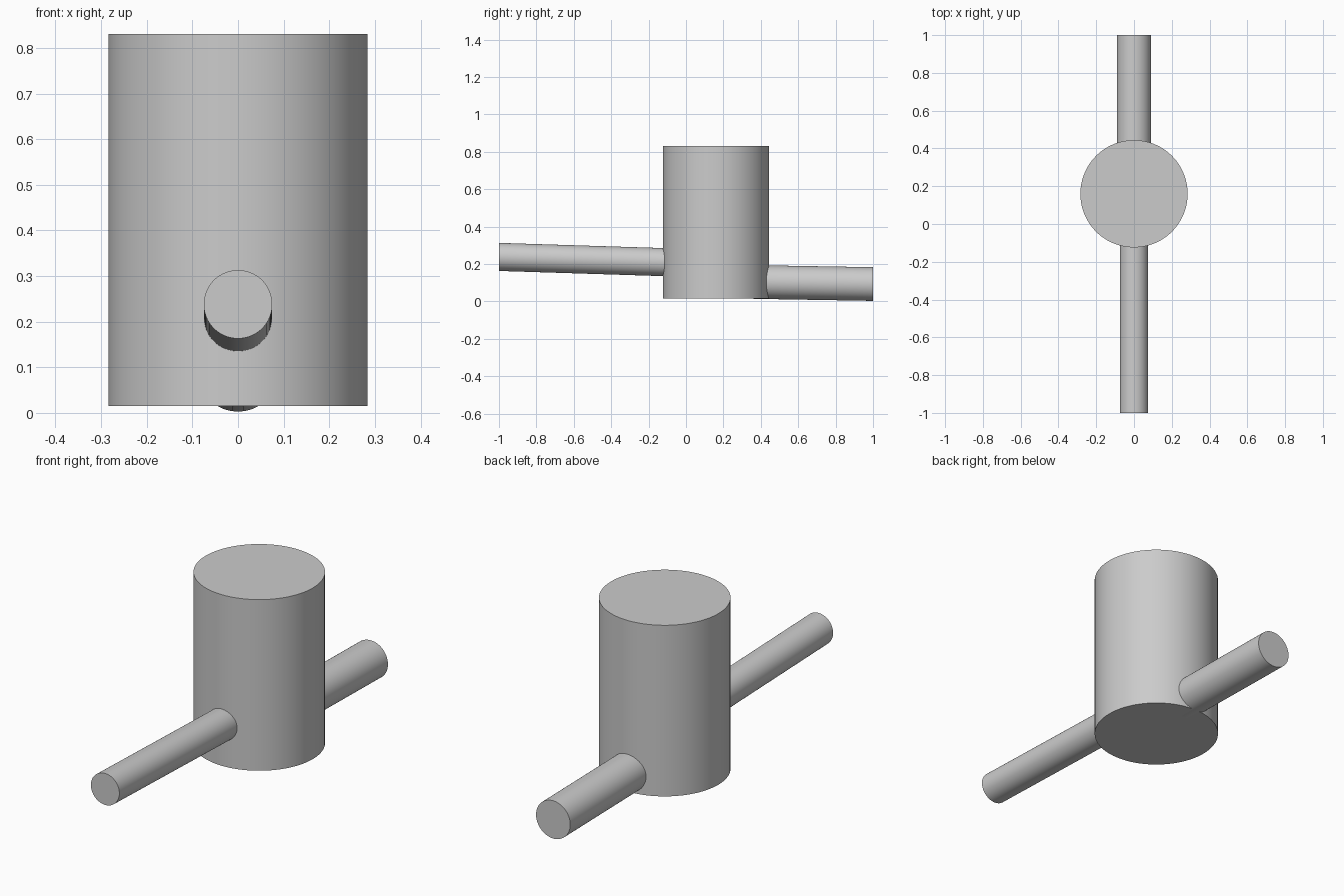
import bpy
import bmesh
from math import radians
from mathutils import Matrix, Vector

cube = bpy.data.objects.get("Cube")
if cube:
    bpy.data.objects.remove(cube, do_unlink=True)

grey = bpy.data.materials.new("plain grey")
grey.use_nodes = True
colour = (0.6, 0.6, 0.6, 1)
grey.diffuse_color = colour
grey.node_tree.nodes["Principled BSDF"].inputs["Base Color"].default_value = colour


def tube(name, start, end, radius, normal, sides=96):
    """Capped cylinder whose flat ends both face along the given normal."""
    start, end, normal = Vector(start), Vector(end), Vector(normal)
    turn = normal.to_track_quat("Z", "Y").to_matrix().to_4x4()
    bm = bmesh.new()
    rings = []
    for centre in (start, end):
        made = bmesh.ops.create_circle(bm, cap_ends=True, segments=sides, radius=radius,
                                       matrix=Matrix.Translation(centre) @ turn)
        rings.append(made["verts"])
    for i in range(sides):
        j = (i + 1) % sides
        bm.faces.new((rings[0][i], rings[0][j], rings[1][j], rings[1][i]))
    bmesh.ops.recalc_face_normals(bm, faces=bm.faces)
    mesh = bpy.data.meshes.new(name)
    bm.to_mesh(mesh)
    bm.free()
    mesh.materials.append(grey)
    obj = bpy.data.objects.new(name, mesh)
    bpy.context.collection.objects.link(obj)
    bpy.ops.object.select_all(action="DESELECT")
    obj.select_set(True)
    bpy.context.view_layer.objects.active = obj
    bpy.ops.object.shade_smooth_by_angle(angle=radians(30))
    return obj


# Upright chamber
tube("chamber", (0, 0.16, 0.015), (0, 0.16, 0.83), 0.284, (0, 0, 1))

# Gently sloping pipes with upright ends, running into the chamber wall
tube("front_pipe", (0, -1, 0.238), (0, -0.05, 0.208), 0.075, (0, 1, 0))
tube("back_pipe", (0, 0.36, 0.104), (0, 1, 0.093), 0.09, (0, 1, 0))
